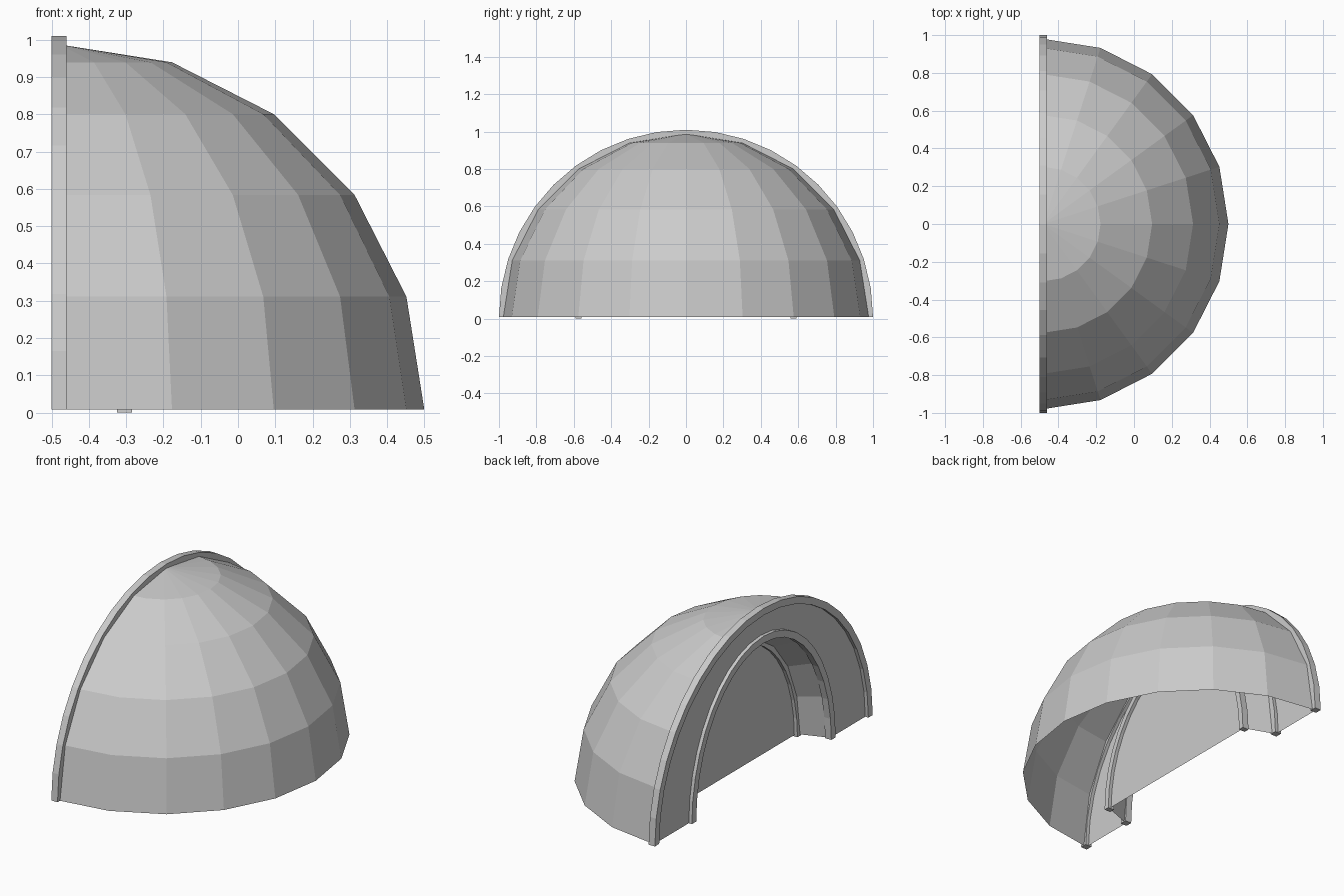
import bpy, bmesh, math

cube = bpy.data.objects.get("Cube")
if cube:
    bpy.data.objects.remove(cube, do_unlink=True)

BASE = 0.008      # height of the shell's lower edge
FACE_X = -0.48    # plane of the open face
BACK_X = -0.305   # plane of the stage back wall
RADIUS = 0.98

grey = bpy.data.materials.new("light_grey")
grey.use_nodes = True
grey.diffuse_color = (0.6, 0.6, 0.6, 1)
grey.node_tree.nodes["Principled BSDF"].inputs["Base Color"].default_value = (0.6, 0.6, 0.6, 1)


def finish(name, bm):
    mesh = bpy.data.meshes.new(name)
    bm.to_mesh(mesh)
    bm.free()
    mesh.materials.append(grey)
    obj = bpy.data.objects.new(name, mesh)
    bpy.context.collection.objects.link(obj)
    return obj


def arch(bm, x, ry, rz, steps, base=BASE):
    """Half ellipse of vertices standing across the model."""
    angles = [math.pi * i / steps for i in range(steps + 1)]
    return [bm.verts.new((x, ry * math.cos(a), base + rz * math.sin(a))) for a in angles]


def loft(bm, a, b):
    for i in range(len(a) - 1):
        bm.faces.new((a[i], b[i], b[i + 1], a[i + 1]))


def arch_rim(name, x, ry, rz, width, base=BASE):
    """Square-section arch with closed feet."""
    bm = bmesh.new()
    h, w = 0.02, width / 2
    corners = [(-h, w), (-h, -w), (h, -w), (h, w)]
    loops = [arch(bm, x + dx, ry + dr, rz + dr, 20, base) for dx, dr in corners]
    for k in range(4):
        loft(bm, loops[k], loops[(k + 1) % 4])
    for end in (0, -1):
        bm.faces.new([loop[end] for loop in loops])
    bmesh.ops.recalc_face_normals(bm, faces=bm.faces)
    return finish(name, bm)


# Faceted quarter-sphere shell, open below and at the face
bm = bmesh.new()
bmesh.ops.create_uvsphere(bm, u_segments=20, v_segments=10, radius=RADIUS)
outside = [v for v in bm.verts if v.co.z < -0.001 or v.co.x < -0.001]
bmesh.ops.delete(bm, geom=outside, context='VERTS')
bmesh.ops.translate(bm, verts=bm.verts, vec=(FACE_X, 0, BASE))
finish("dome_shell", bm)

# Flat wall around the stage opening
bm = bmesh.new()
loft(bm, arch(bm, FACE_X, RADIUS, RADIUS, 10), arch(bm, FACE_X, 0.64, 0.82, 10))
finish("face_wall", bm)

# Tapering tunnel of the stage
bm = bmesh.new()
loft(bm, arch(bm, FACE_X, 0.64, 0.82, 10), arch(bm, BACK_X, 0.575, 0.735, 10))
finish("stage_tunnel", bm)

# Flat wall closing the stage
bm = bmesh.new()
bm.faces.new(list(reversed(arch(bm, BACK_X, 0.575, 0.735, 10))))
finish("stage_back_wall", bm)

# Raised arches
arch_rim("outer_rim", FACE_X, RADIUS, RADIUS + 0.002, 0.04)
arch_rim("opening_rim", FACE_X, 0.64, 0.82, 0.04)
arch_rim("stage_back_rim", BACK_X, 0.575, 0.738, 0.032, 0.0)
